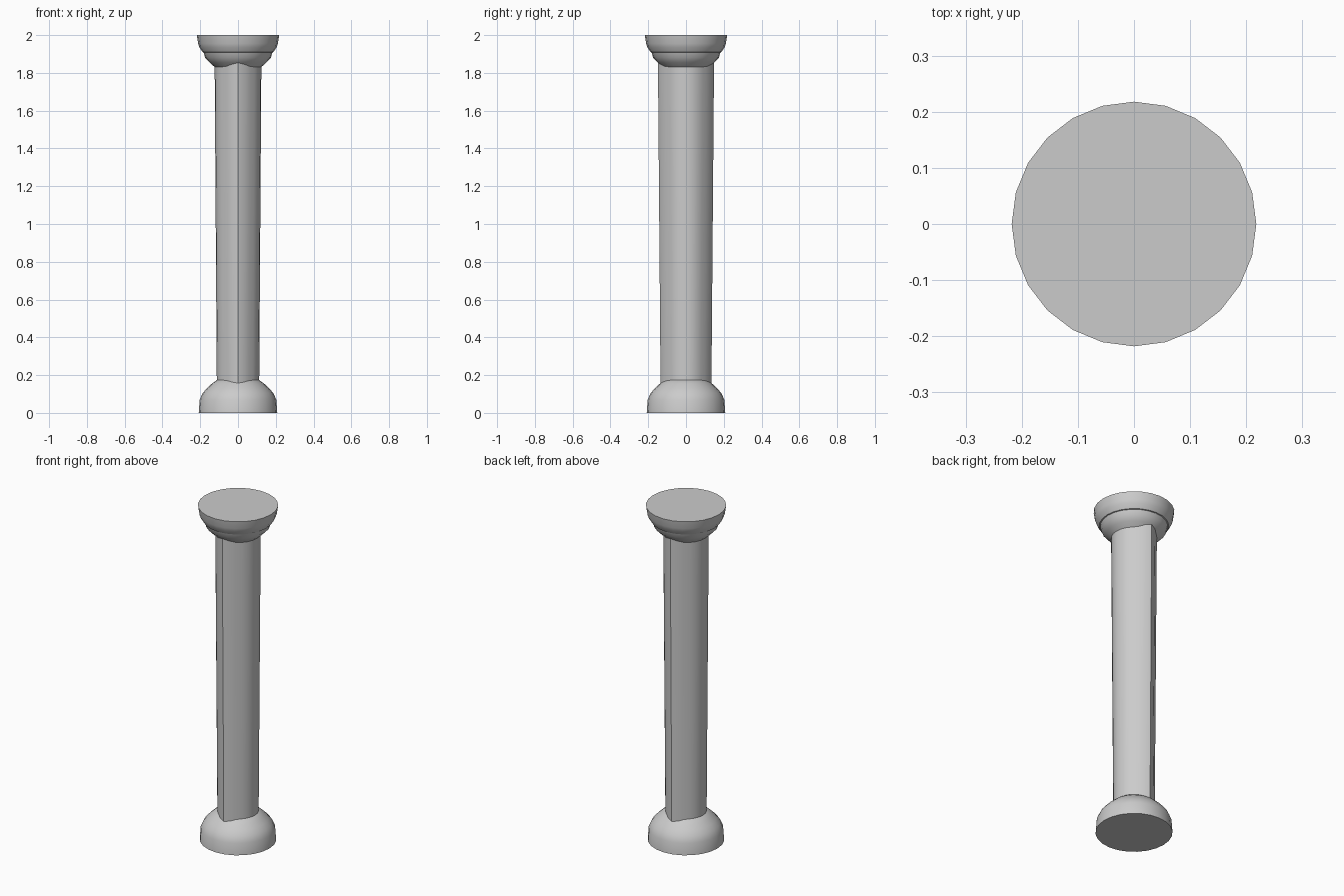
import bpy, bmesh
from math import sin, cos, tau, radians

if "Cube" in bpy.data.objects:
    bpy.data.objects.remove(bpy.data.objects["Cube"])

SIDES = 24


def loft(name, rings, section=lambda a: 1.0):
    """Skin stacked rings (radius, z); section scales the radius by angle."""
    bm = bmesh.new()
    loops = []
    for r, z in rings:
        loop = []
        for i in range(SIDES):
            a = tau * i / SIDES
            k = r * section(a)
            loop.append(bm.verts.new((k * cos(a), k * sin(a), z)))
        loops.append(loop)
    for lo, hi in zip(loops, loops[1:]):
        for i in range(SIDES):
            j = (i + 1) % SIDES
            bm.faces.new((lo[i], lo[j], hi[j], hi[i]))
    bm.faces.new(loops[0][::-1])
    bm.faces.new(loops[-1])
    mesh = bpy.data.meshes.new(name)
    bm.to_mesh(mesh)
    bm.free()
    obj = bpy.data.objects.new(name, mesh)
    bpy.context.collection.objects.link(obj)
    bpy.ops.object.select_all(action='DESELECT')
    obj.select_set(True)
    bpy.context.view_layer.objects.active = obj
    bpy.ops.object.shade_smooth_by_angle(angle=radians(35))
    return obj


# Rounded base
loft("base", [(0.208, 0.0), (0.203, 0.07), (0.187, 0.105), (0.165, 0.13),
              (0.138, 0.155), (0.11, 0.175), (0.09, 0.18)])

# Shaft: widens upwards, with a soft ridge on the front and back
loft("shaft", [(0.112, 0.12), (0.124, 1.9)],
     lambda a: 1 + 0.2 * abs(sin(a)) ** 14)

# Lower moulding of the capital
loft("capital_moulding", [(0.115, 1.825), (0.128, 1.835), (0.15, 1.855),
                          (0.174, 1.88), (0.184, 1.915)])

# Wide capital top
loft("capital_top", [(0.17, 1.905), (0.188, 1.91), (0.204, 1.935),
                     (0.211, 1.955), (0.218, 2.0)])
